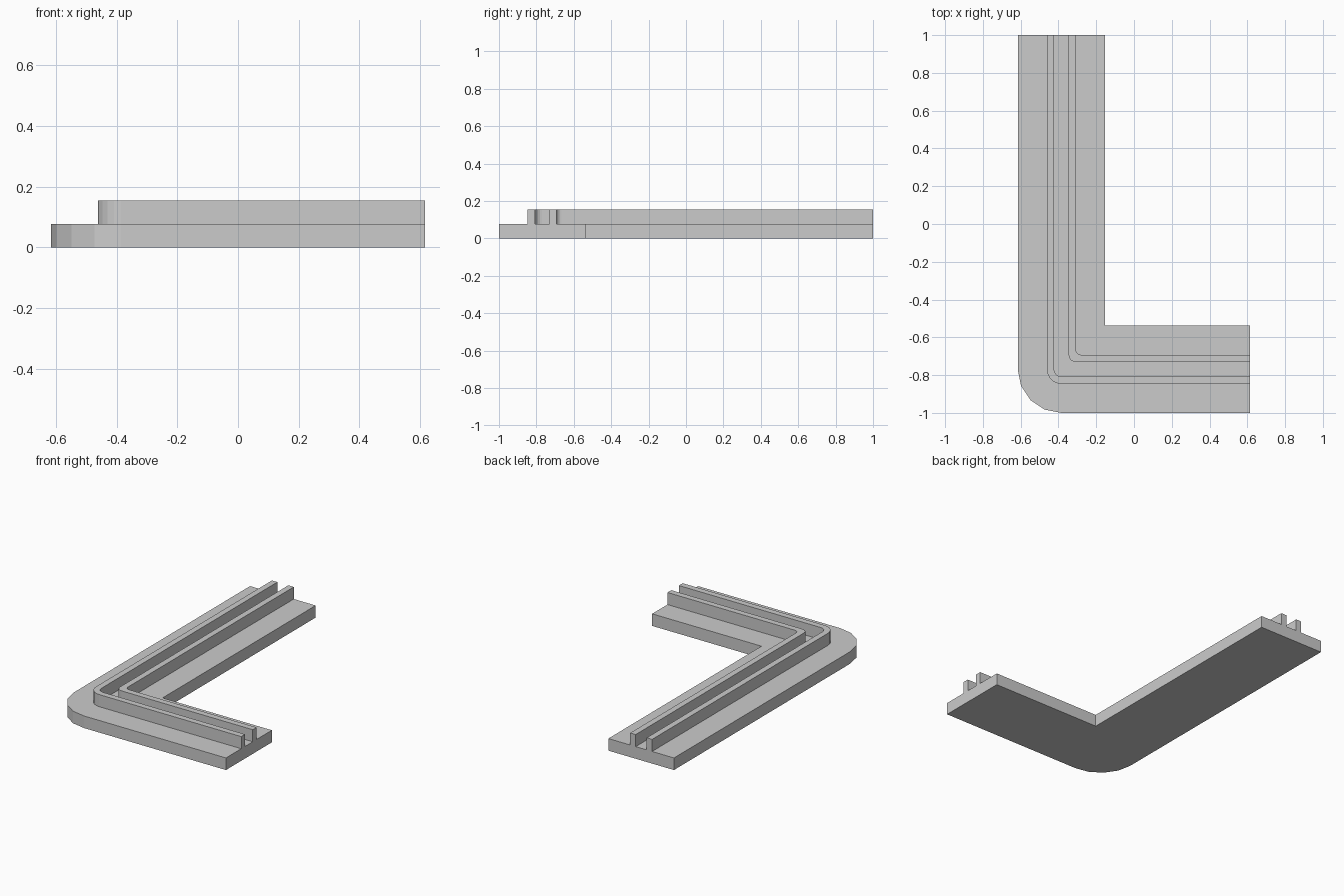
import bpy, bmesh, math

if "Cube" in bpy.data.objects:
    bpy.data.objects.remove(bpy.data.objects["Cube"])

U = 1 / 13            # module: plate thickness and rail height
CX, CY = -5 * U, -10 * U   # corner of the track centreline
END_X, END_Y = 8 * U, 1.0


def l_edge(offset, radius, segs):
    """L-shaped line, offset outwards from the centreline, with a rounded corner."""
    x, y = CX - offset, CY - offset
    pts = [(x, END_Y)]
    if radius == 0:
        pts.append((x, y))
    else:
        for i in range(segs + 1):
            a = math.pi + i * math.pi / 2 / segs
            pts.append((x + radius + radius * math.cos(a),
                        y + radius + radius * math.sin(a)))
    pts.append((END_X, y))
    return pts


def l_strip(name, outer, inner, z0, z1):
    """Solid strip between two L-shaped lines."""
    bm = bmesh.new()
    outline = outer + inner[::-1]
    face = bm.faces.new([bm.verts.new((x, y, z0)) for x, y in outline])
    ext = bmesh.ops.extrude_face_region(bm, geom=[face], use_keep_orig=True)
    for v in ext["geom"]:
        if isinstance(v, bmesh.types.BMVert):
            v.co.z = z1
    bmesh.ops.recalc_face_normals(bm, faces=bm.faces)
    mesh = bpy.data.meshes.new(name)
    bm.to_mesh(mesh)
    bm.free()
    obj = bpy.data.objects.new(name, mesh)
    bpy.context.collection.objects.link(obj)
    return obj


# Flat base with rounded outer corner and sharp inner corner
l_strip("base_plate", l_edge(3 * U, 3 * U, 4), l_edge(-3 * U, 0, 1), 0, U)

# Two raised rails forming the channel
l_strip("outer_rail", l_edge(U, U, 5), l_edge(U / 2, U / 2, 5), U, 2 * U)
l_strip("inner_rail", l_edge(-U / 2, U / 2, 5), l_edge(-U, U / 3, 5), U, 2 * U)
